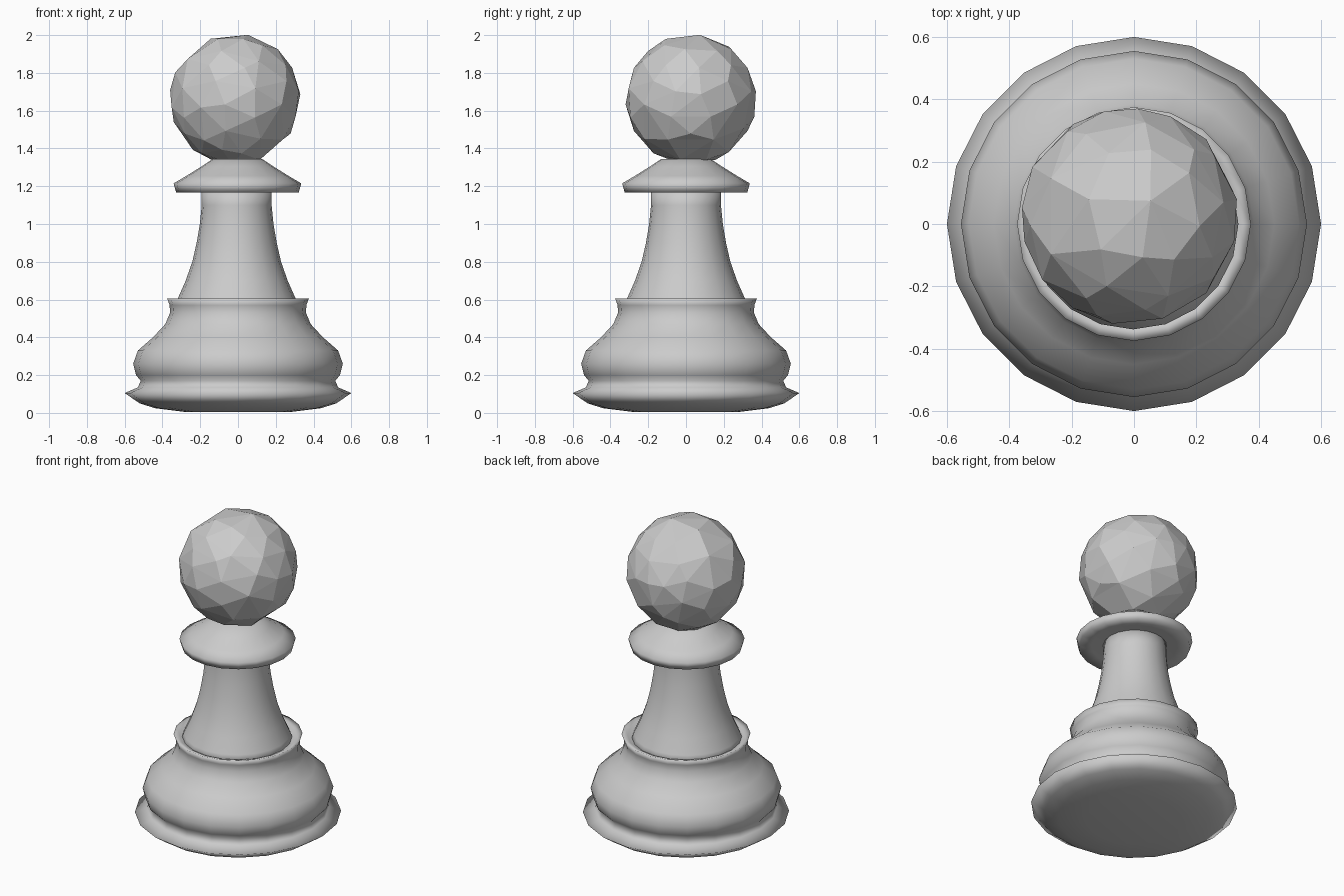
import bpy
import bmesh
import math

cube = bpy.data.objects.get("Cube")
if cube:
    bpy.data.objects.remove(cube, do_unlink=True)

SIDES = 20

# Single plain grey for the whole piece
grey = bpy.data.materials.new("plain grey")
grey.use_nodes = True
GREY = (0.6, 0.6, 0.6, 1)
grey.diffuse_color = GREY
grey.node_tree.nodes["Principled BSDF"].inputs["Base Color"].default_value = GREY


def add_object(name, bm, smooth):
    """Turn a bmesh into a linked object with the grey material."""
    for face in bm.faces:
        face.smooth = smooth
    mesh = bpy.data.meshes.new(name)
    bm.to_mesh(mesh)
    bm.free()
    mesh.materials.append(grey)
    obj = bpy.data.objects.new(name, mesh)
    bpy.context.collection.objects.link(obj)
    return obj


def lathe(name, profile, x=0.0, y=0.0):
    """Turn a (radius, height) profile around z and close both ends."""
    bm = bmesh.new()
    rings = []
    for radius, z in profile:
        ring = []
        for i in range(SIDES):
            a = math.tau * i / SIDES
            ring.append(bm.verts.new((x + radius * math.cos(a), y + radius * math.sin(a), z)))
        rings.append(ring)
    for low, high in zip(rings, rings[1:]):
        for i in range(SIDES):
            j = (i + 1) % SIDES
            bm.faces.new((low[i], low[j], high[j], high[i]))
    bm.faces.new(rings[0][::-1])
    bm.faces.new(rings[-1])
    return add_object(name, bm, True)


# Base: flared foot, groove, rounded belly and upper ledge
lathe("base", [
    (0.28, 0.005), (0.44, 0.025), (0.52, 0.05), (0.60, 0.105), (0.53, 0.135),
    (0.515, 0.17), (0.54, 0.20), (0.555, 0.26), (0.53, 0.33), (0.45, 0.40),
    (0.385, 0.47), (0.36, 0.53), (0.362, 0.57), (0.375, 0.605),
    (0.34, 0.595), (0.29, 0.57)])

# Neck: concave taper up to the collar
lathe("neck", [
    (0.33, 0.56), (0.31, 0.61), (0.27, 0.70), (0.235, 0.80), (0.212, 0.90),
    (0.195, 1.00), (0.185, 1.10), (0.185, 1.18)], x=-0.007)

# Collar: flat underside and conical top
lathe("collar", [
    (0.17, 1.18), (0.25, 1.172), (0.325, 1.168), (0.338, 1.215),
    (0.27, 1.255), (0.19, 1.305), (0.13, 1.345)], x=-0.003)

# Head: faceted ball with irregular flat faces
bm = bmesh.new()
bmesh.ops.create_icosphere(bm, subdivisions=3, radius=0.345)
for v in bm.verts:
    v.co.x -= 0.015
    v.co.y += 0.025
    v.co.z += 1.66
head = add_object("head", bm, False)
facets = head.modifiers.new("facets", 'DECIMATE')
facets.ratio = 0.42
